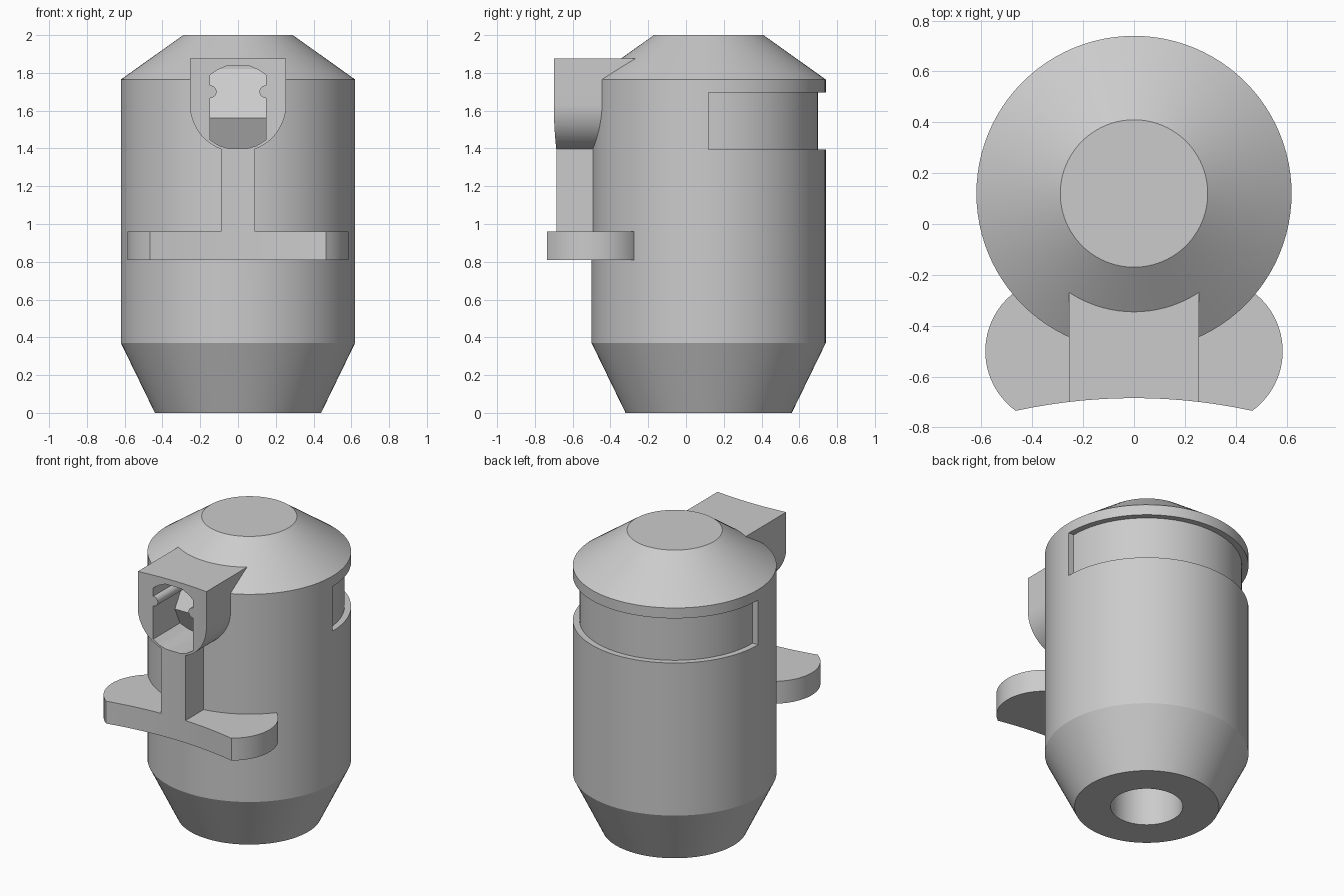
import bpy, bmesh
from math import sin, cos, pi, radians

if "Cube" in bpy.data.objects:
    bpy.data.objects.remove(bpy.data.objects["Cube"], do_unlink=True)

grey = bpy.data.materials.new("plain_grey")
grey.use_nodes = True
colour = (0.6, 0.6, 0.6, 1)
grey.diffuse_color = colour
grey.node_tree.nodes["Principled BSDF"].inputs["Base Color"].default_value = colour

AXIS_Y = 0.12      # the round body sits behind the centre
RADIUS = 0.62


def finish(name, bm):
    bmesh.ops.recalc_face_normals(bm, faces=bm.faces)
    mesh = bpy.data.meshes.new(name)
    bm.to_mesh(mesh)
    bm.free()
    mesh.materials.append(grey)
    ob = bpy.data.objects.new(name, mesh)
    bpy.context.collection.objects.link(ob)
    return ob


def prism(name, outline, lo, hi, place):
    """Extrude a 2D outline from lo to hi; place(u, v, w) maps it to space."""
    bm = bmesh.new()
    ends = [[bm.verts.new(place(u, v, w)) for u, v in outline] for w in (lo, hi)]
    for ring in ends:
        bm.faces.new(ring)
    n = len(outline)
    for i in range(n):
        j = (i + 1) % n
        bm.faces.new((ends[0][i], ends[0][j], ends[1][j], ends[1][i]))
    return finish(name, bm)


def along_x(u, v, w): return (w, u, v)
def along_y(u, v, w): return (u, w, v)
def along_z(u, v, w): return (u, v, w)


def lathe(name, profile, segments=96):
    bm = bmesh.new()
    rings = []
    for r, z in profile:
        rings.append([bm.verts.new((r * cos(2 * pi * i / segments),
                                    AXIS_Y + r * sin(2 * pi * i / segments), z))
                      for i in range(segments)])
    for a, b in zip(rings, rings[1:]):
        for i in range(segments):
            j = (i + 1) % segments
            bm.faces.new((a[i], a[j], b[j], b[i]))
    bm.faces.new(rings[0])
    bm.faces.new(rings[-1])
    return finish(name, bm)


def arc(cx, cy, r, start, end, steps=24):
    return [(cx + r * cos(radians(start + (end - start) * i / steps)),
             cy + r * sin(radians(start + (end - start) * i / steps)))
            for i in range(steps + 1)]


def mirrored(right_side):
    """Close an outline by mirroring its +u half."""
    return right_side + [(-u, v) for u, v in reversed(right_side)]


def cut(ob, *cutters):
    bpy.context.view_layer.objects.active = ob
    for c in cutters:
        mod = ob.modifiers.new("cut", "BOOLEAN")
        mod.operation = "DIFFERENCE"
        mod.solver = "EXACT"
        mod.object = c
        bpy.ops.object.modifier_apply(modifier=mod.name)


# Round body with a blind bore in its base
body = lathe("body", [(0.22, 1.0), (0.22, 0), (0.44, 0), (RADIUS, 0.37),
                      (RADIUS, 1.765), (0.29, 2.0)])

# Head: a U-shaped block at the upper front
head = prism("head", [(0.255, 1.875)] + arc(0, 1.635, 0.255, 0, -180, 48) + [(-0.255, 1.875)],
             -0.8, -0.22, along_y)

# Stem joining head and tray
stem = prism("stem", mirrored([(0.09, 0.85), (0.09, 1.41)]), -0.8, -0.3, along_y)

# Tray with rounded ends
tray = prism("tray", mirrored([(0.465, -0.8)] + arc(0.295, -0.5, 0.29, -54.4, 70)),
             0.81, 0.96, along_z)

# Cutters: concave front, socket with two side ribs, back recess
front_curve = prism("front_curve_cutter", arc(0, -2.875, 2.19, 60, 120, 120), -0.2, 2.3, along_z)
socket = prism("socket_cutter", mirrored(
    [(0.05, 1.4), (0.1, 1.415), (0.147, 1.445)]
    + arc(0.147, 1.7, 0.033, 270, 90, 12)
    + [(0.147, 1.79), (0.11, 1.815), (0.06, 1.837)]), -0.9, -0.3, along_y)
recess = prism("recess_cutter",
               arc(0, AXIS_Y, 0.7, 0, 180, 48) + arc(0, AXIS_Y, 0.58, 180, 0, 48),
               1.395, 1.695, along_z)

cut(body, recess, socket)
cut(head, front_curve, socket)
cut(stem, front_curve, socket)
cut(tray, front_curve)
for c in (front_curve, socket, recess):
    bpy.data.objects.remove(c, do_unlink=True)

# Sloped ridge at the back of the socket
ridge = prism("socket_ridge", [(-0.28, 1.39), (-0.38, 1.39), (-0.46, 1.56),
                               (-0.3, 1.82), (-0.28, 1.82)], -0.15, 0.15, along_x)

bpy.ops.object.select_all(action="DESELECT")
for ob in (body, head, stem, tray, ridge):
    ob.select_set(True)
bpy.context.view_layer.objects.active = body
bpy.ops.object.shade_smooth_by_angle(angle=radians(25))
